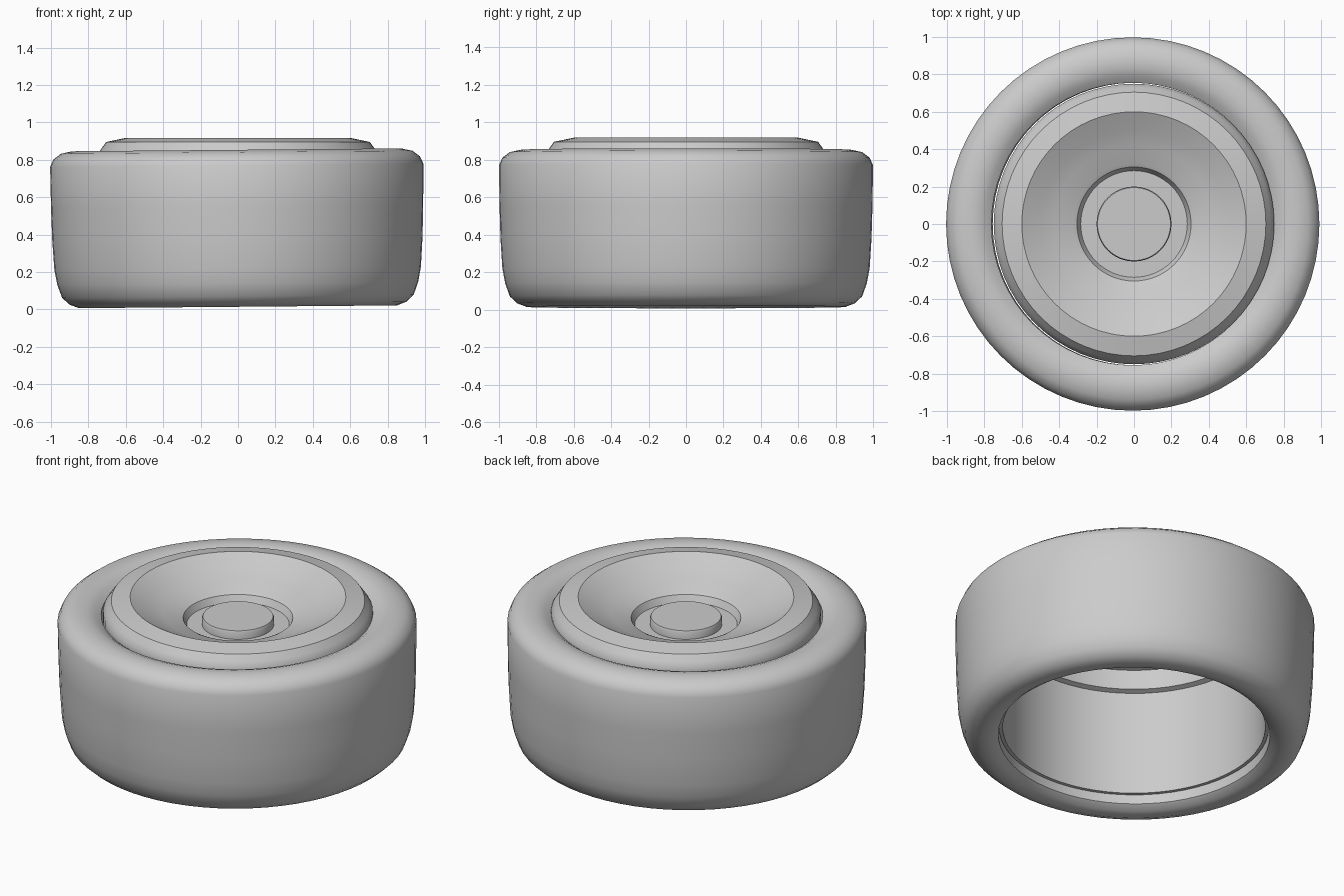
import bpy, bmesh, math

if "Cube" in bpy.data.objects:
    bpy.data.objects.remove(bpy.data.objects["Cube"])


def lathe(name, profile, segments=64, closed=False, tilt=0.0):
    """Spin an (r, z) profile round the z axis into a smooth-shaded object."""
    bm = bmesh.new()
    rings = []
    for r, z in profile:
        if r == 0:
            rings.append([bm.verts.new((0, 0, z))] * segments)
        else:
            rings.append([bm.verts.new((r * math.cos(math.tau * i / segments),
                                        r * math.sin(math.tau * i / segments), z))
                          for i in range(segments)])
    pairs = list(zip(rings, rings[1:]))
    if closed:
        pairs.append((rings[-1], rings[0]))
    for a, b in pairs:
        for i in range(segments):
            j = (i + 1) % segments
            corners = list(dict.fromkeys((a[i], a[j], b[j], b[i])))
            if len(corners) > 2:  # nothing to fill along the axis itself
                bm.faces.new(corners)
    bmesh.ops.recalc_face_normals(bm, faces=bm.faces)
    mesh = bpy.data.meshes.new(name)
    bm.to_mesh(mesh)
    bm.free()
    obj = bpy.data.objects.new(name, mesh)
    bpy.context.collection.objects.link(obj)
    obj.rotation_euler.y = tilt
    bpy.ops.object.select_all(action='DESELECT')
    bpy.context.view_layer.objects.active = obj
    obj.select_set(True)
    bpy.ops.object.shade_smooth_by_angle(angle=math.radians(35))
    return obj


# Tyre: rounded tread and sidewalls, sitting very slightly askew on the rim
lathe("tyre", [
    (0.755, 0.05), (0.79, 0.025), (0.85, 0.014), (0.90, 0.033), (0.94, 0.07),
    (0.965, 0.14), (0.98, 0.22), (0.99, 0.38), (0.995, 0.55), (0.998, 0.77),
    (0.98, 0.81), (0.94, 0.84), (0.88, 0.853), (0.83, 0.85), (0.79, 0.835),
    (0.755, 0.81)], closed=True, tilt=math.radians(-0.5))

# Rim: outer barrel, lip, sloping dish and hub recess, then the open underside
lathe("rim", [
    (0.75, 0.10), (0.75, 0.80), (0.75, 0.83), (0.73, 0.86), (0.705, 0.895),
    (0.60, 0.917), (0.50, 0.865), (0.42, 0.83), (0.325, 0.80),
    (0.305, 0.79), (0.285, 0.75), (0.0, 0.75),
    (0.0, 0.72), (0.30, 0.72), (0.34, 0.77), (0.50, 0.835), (0.60, 0.885),
    (0.69, 0.865), (0.70, 0.75), (0.73, 0.74), (0.73, 0.10)], closed=True)

# Hub cap: small raised disc in the recess
lathe("hub_cap", [(0.0, 0.74), (0.20, 0.74), (0.20, 0.79), (0.195, 0.80), (0.0, 0.80)])
